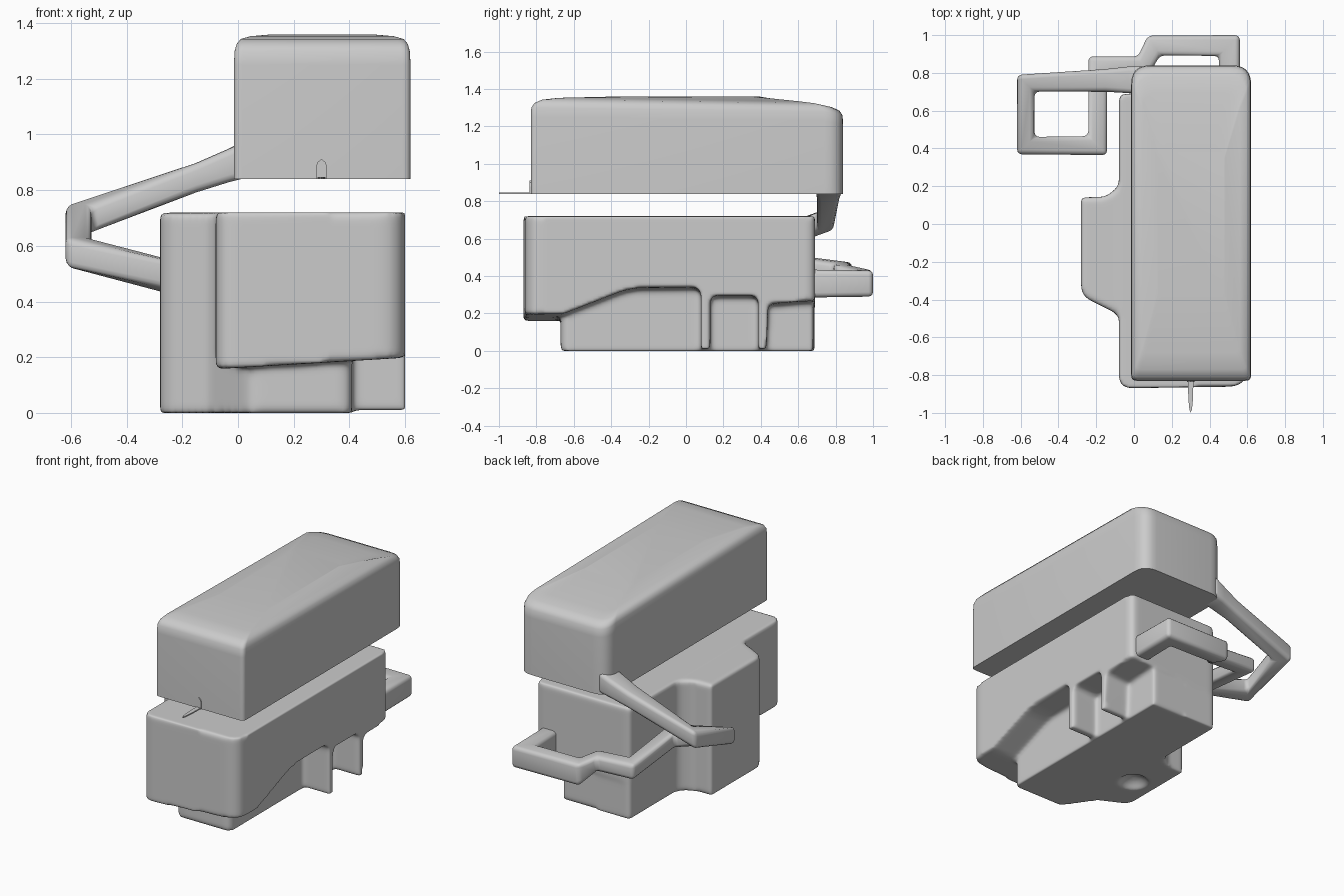
import bpy, bmesh, math
from mathutils import Vector

if "Cube" in bpy.data.objects:
    bpy.data.objects.remove(bpy.data.objects["Cube"])


def loft(name, rings):
    """Closed solid through a list of equal-length vertex rings."""
    bm = bmesh.new()
    vs = [[bm.verts.new(p) for p in ring] for ring in rings]
    n = len(vs[0])
    for a, b in zip(vs, vs[1:]):
        for i in range(n):
            j = (i + 1) % n
            bm.faces.new((a[i], a[j], b[j], b[i]))
    bm.faces.new(vs[0][::-1])
    bm.faces.new(vs[-1])
    bmesh.ops.recalc_face_normals(bm, faces=bm.faces[:])
    me = bpy.data.meshes.new(name)
    bm.to_mesh(me)
    bm.free()
    ob = bpy.data.objects.new(name, me)
    bpy.context.collection.objects.link(ob)
    return ob


def rounded(corners, seg=6):
    """Polygon of (x, y, radius) with its corners rounded."""
    out = []
    n = len(corners)
    for i, (x, y, r) in enumerate(corners):
        p = Vector((x, y))
        a = (Vector(corners[i - 1][:2]) - p).normalized()
        b = (Vector(corners[(i + 1) % n][:2]) - p).normalized()
        if r == 0:
            out.append((x, y))
            continue
        half = a.angle(b) / 2
        d = r / math.tan(half)
        s, e = p + a * d, p + b * d
        for k in range(seg + 1):
            t = k / seg
            # quadratic corner
            q = s * (1 - t) ** 2 + p * (2 * t * (1 - t)) + e * t * t
            out.append((q.x, q.y))
    return out


def prism(name, plan, z0, z1):
    return loft(name, [[(x, y, z) for x, y in plan] for z in (z0, z1)])


def activate(ob):
    bpy.ops.object.select_all(action='DESELECT')
    ob.select_set(True)
    bpy.context.view_layer.objects.active = ob


def boolean(ob, tool, op):
    m = ob.modifiers.new(op, 'BOOLEAN')
    m.operation, m.object, m.solver = op, tool, 'EXACT'
    activate(ob)
    bpy.ops.object.modifier_apply(modifier=m.name)
    bpy.data.objects.remove(tool, do_unlink=True)


def smooth(ob, deg=40):
    activate(ob)
    bpy.ops.object.shade_smooth_by_angle(angle=math.radians(deg))


# Upper cover: rounded plan with a softly domed top
plan = rounded([(-.015, -.83, .03), (.62, -.83, .03), (.62, .84, .1), (-.015, .84, .1)])
cx, cy, hx, hy = .3025, .005, .3175, .835
rings = []
for z, ix, iy in [(.84, 0, 0), (1.25, 0, 0), (1.3, .003, .003), (1.325, .01, .02),
                  (1.343, .025, .06), (1.353, .06, .15), (1.36, .14, .45)]:
    ring = []
    for x, y in plan:
        drop = .04 * max(0, (y - .65) / .19) if 1.2 < z < 1.355 else 0
        ring.append((cx + (x - cx) * (1 - ix / hx), cy + (y - cy) * (1 - iy / hy), z - drop))
    rings.append(ring)
cover = loft("upper_cover", rings)
smooth(cover)

# Small tongue on the front edge of the cover
tongue = prism("front_tongue", [(.285, -.82), (.288, -.93), (.293, -.98), (.3, -1),
                                (.307, -.98), (.312, -.93), (.315, -.82)], .84, .848)
arch = [(.28, .84), (.32, .84), (.32, .88), (.315, .9), (.3, .912), (.285, .9), (.28, .88)]
loft("front_latch", [[(x, y, z) for x, z in arch] for y in (-.82, -.836)])

# Lower body: plan prism trimmed by a side profile with curved underside and ribs
body = prism("lower_body", rounded([(-.08, -.87, .07), (.6, -.86, .1), (.6, .69, .05),
                                    (-.08, .69, .05)]), -.05, .72)
side = rounded([(-1, .9, 0), (-1, .2, 0), (-.66, .2, .15), (-.3, .34, .4), (.08, .345, .05),
                (.08, .01, 0), (.13, .01, 0), (.13, .3, .04), (.385, .3, .04),
                (.385, .01, 0), (.43, .01, 0), (.44, .255, .03), (1, .295, 0), (1, .9, 0)])
cut = loft("side_profile", [
    [(x, y, z - (dz if .15 < z < .8 else 0)) for y, z in side]
    for x, dz in ((-.2, .05), (.8, -.01))])
boolean(body, cut, 'INTERSECT')

# Inner block under the body, including the bulge on the left
block = prism("block", rounded([
    (.41, .68, .01), (-.078, .688, .03), (-.078, .2, .08), (-.15, .145, .06),
    (-.28, .14, .01), (-.28, -.38, .09), (-.1, -.47, .06), (.04, -.67, .08),
    (.41, -.67, .05)]), 0, .719)
boolean(body, block, 'UNION')

# Shallow dimple in the underside
bpy.ops.mesh.primitive_uv_sphere_add(segments=32, ring_count=16, radius=.11,
                                     location=(-.12, -.15, -.06))
dent = bpy.context.object
boolean(body, dent, 'DIFFERENCE')

# Blend the body into one soft casting
m = body.modifiers.new("blend", 'REMESH')
m.mode, m.voxel_size = 'VOXEL', .012
m = body.modifiers.new("soften", 'SMOOTH')
m.factor, m.iterations = .5, 8
activate(body)
for name in ("blend", "soften"):
    bpy.ops.object.modifier_apply(modifier=name)
smooth(body, 60)

# Strap that folds from the cover corner to the rear handle: x, y, z, width, height
path = [(.05, .765, .92, .15, .14), (-.03, .763, .89, .14, .12), (-.15, .76, .845, .12, .105),
        (-.573, .745, .695, .092, .11), (-.573, .415, .575, .092, .11),
        (-.192, .415, .475, .1, .11), (-.192, .838, .425, .1, .1),
        (.05, .838, .41, .095, .1), (.105, .945, .365, .105, .14),
        (.505, .945, .36, .11, .14), (.505, .62, .36, .11, .15)]
rings = []
for i, (x, y, z, w, h) in enumerate(path):
    p = Vector((x, y))
    d0 = (p - Vector(path[i - 1][:2])).normalized() if i else None
    d1 = (Vector(path[i + 1][:2]) - p).normalized() if i < len(path) - 1 else None
    d0, d1 = d0 or d1, d1 or d0
    t = (d0 + d1).normalized()
    n = Vector((-t.y, t.x)) * (w / 2 / max(.5, t.dot(d0)))
    rings.append([(x + s * n.x, y + s * n.y, z + u * h / 2)
                  for s, u in ((-1, -1), (1, -1), (1, 1), (-1, 1))])
strap = loft("hinge_strap", rings)
m = strap.modifiers.new("round", 'BEVEL')
m.width, m.segments = .025, 3
m.limit_method, m.angle_limit = 'ANGLE', math.radians(35)
activate(strap)
bpy.ops.object.modifier_apply(modifier="round")
smooth(strap, 50)
